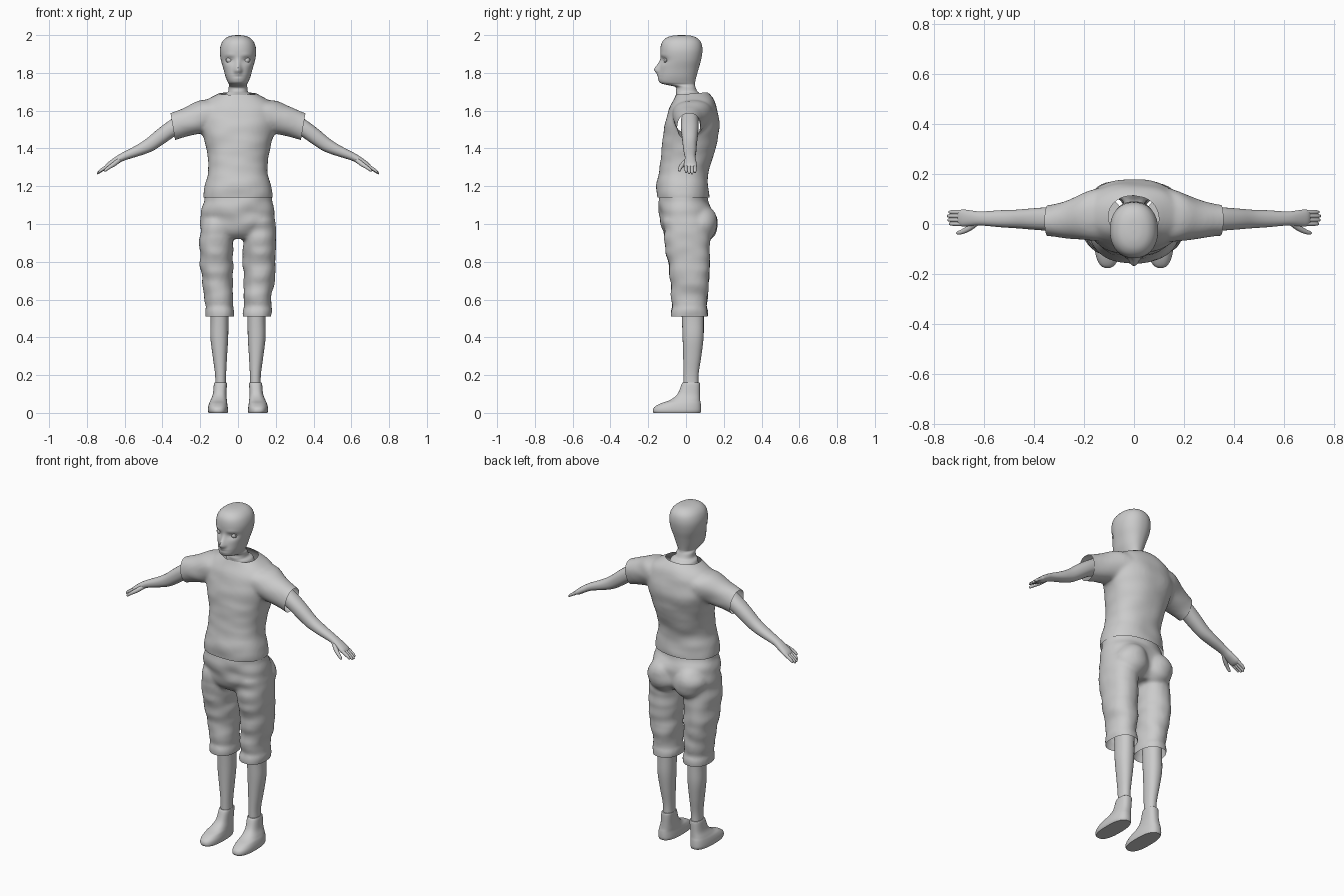
import bpy, bmesh, math
from mathutils import Vector, Matrix, noise

Z = Vector((0, 0, 1))
Y = Vector((0, 1, 0))


def spline(rows, steps):
    """Catmull-Rom interpolation through rows of numbers."""
    out = []
    for i in range(len(rows) - 1):
        a, b, c, d = rows[max(i - 1, 0)], rows[i], rows[i + 1], rows[min(i + 2, len(rows) - 1)]
        for s in range(steps):
            t = s / steps
            out.append([q + 0.5 * t * (r - p + t * (2*p - 5*q + 4*r - u + t * (3*(q - r) + u - p)))
                        for p, q, r, u in zip(a, b, c, d)])
    return out + [list(rows[-1])]


def loft(bm, rows, n=Z, sides=40, steps=5, power=2.2):
    """Skin over rows of (x, y, z, radius across, radius in y), rings lying across n."""
    v = Y.cross(n)
    rings = []
    for x, y, z, ra, rb in spline(rows, steps):
        ring = []
        for k in range(sides):
            c, s = (f(2 * math.pi * k / sides) for f in (math.cos, math.sin))
            c, s = (math.copysign(abs(q) ** (2 / power), q) for q in (c, s))
            ring.append(bm.verts.new(Vector((x, y, z)) + v * ra * c + Y * rb * s))
        rings.append(ring)
    for a, b in zip(rings, rings[1:]):
        for k in range(sides):
            m = (k + 1) % sides
            bm.faces.new((a[k], a[m], b[m], b[k]))
    bm.faces.new(rings[0][::-1])
    bm.faces.new(rings[-1])


def upright(rows, side=1):
    """Rows of (z, x, half width, front y, back y) turned into loft rows."""
    return [(x * side, (f + b) / 2, z, w, (b - f) / 2) for z, x, w, f, b in rows]


def finish(name, bm, mirror=False):
    bmesh.ops.recalc_face_normals(bm, faces=bm.faces)
    me = bpy.data.meshes.new(name)
    bm.to_mesh(me)
    bm.free()
    ob = bpy.data.objects.new(name, me)
    bpy.context.collection.objects.link(ob)
    if mirror:
        ob.modifiers.new("Mirror", 'MIRROR')
    return ob


def fuse(ob, cuts, fold):
    """Blend overlapping volumes into one cloth skin, add folds, open the hems."""
    m = ob.modifiers.new("Remesh", 'REMESH')
    m.mode, m.voxel_size = 'VOXEL', 0.01
    m = ob.modifiers.new("Smooth", 'SMOOTH')
    m.factor, m.iterations = 0.5, 8
    dg = bpy.context.evaluated_depsgraph_get()
    me = bpy.data.meshes.new_from_object(ob.evaluated_get(dg))
    ob.modifiers.clear()
    bm = bmesh.new()
    bm.from_mesh(me)
    bm.normal_update()
    for v in bm.verts:
        p = v.co
        v.co = p + v.normal * (0.002 + fold * noise.noise(Vector((p.x * 8, p.y * 8, p.z * 16))))
    for co, no in cuts:
        bmesh.ops.bisect_plane(bm, geom=bm.verts[:] + bm.edges[:] + bm.faces[:],
                               plane_co=co, plane_no=no, clear_outer=True)
    bm.to_mesh(ob.data)
    bm.free()


# Head and neck, with facial features pushed in or out along y
bm = bmesh.new()
loft(bm, upright([
    (1.66, 0, .08, -.05, .09), (1.685, 0, .07, -.052, .085), (1.70, 0, .053, -.054, .062),
    (1.725, 0, .049, -.056, .05), (1.738, 0, .047, -.11, .047), (1.75, 0, .054, -.14, .048),
    (1.78, 0, .066, -.144, .055), (1.82, 0, .077, -.14, .066), (1.87, 0, .091, -.133, .08),
    (1.92, 0, .096, -.136, .087), (1.96, 0, .086, -.128, .08), (1.985, 0, .064, -.105, .058),
    (1.997, 0, .034, -.07, .025), (2.0, 0, .002, -.027, -.023)]), sides=96, steps=6)
features = [(0, 1.817, .012, .016, -.025), (0, 1.847, .009, .02, -.010),
            (0, 1.779, .02, .011, -.006), (0, 1.779, .02, .003, .004)]
for s in (-1, 1):
    features += [(s * .046, 1.867, .018, .012, .012), (s * .045, 1.893, .02, .008, -.004),
                 (s * .014, 1.81, .006, .007, -.006)]
for v in bm.verts:
    if v.co.y < -.05:
        x, z = v.co.x, v.co.z
        v.co.y += sum(h * math.exp(-((x - fx) / sx) ** 2 / 2 - ((z - fz) / sz) ** 2 / 2)
                      for fx, fz, sx, sz, h in features)
finish("head", bm)

# Eyes with lids
bm = bmesh.new()
bmesh.ops.create_uvsphere(bm, u_segments=24, v_segments=16, radius=.017,
                          matrix=Matrix.Translation((.046, -.101, 1.867)))
finish("eyes", bm, True)
bpy.ops.mesh.primitive_torus_add(major_radius=.018, minor_radius=.004, major_segments=32,
                                 minor_segments=10, location=(0, 0, 0))
lid = bpy.context.object
lid.name = "eyelids"
lid.data.transform(Matrix.Translation((.046, -.111, 1.867)) @ Matrix.Rotation(.35, 4, 'Z')
                   @ Matrix.Diagonal((1, 1, .6, 1)) @ Matrix.Rotation(math.pi / 2, 4, 'X'))
lid.modifiers.new("Mirror", 'MIRROR')

# T-shirt: trunk and two sleeves
bm = bmesh.new()
loft(bm, upright([
    (1.10, 0, .178, -.145, .118), (1.15, 0, .182, -.152, .12), (1.2, 0, .174, -.155, .116),
    (1.27, 0, .157, -.143, .115), (1.35, 0, .159, -.131, .14), (1.45, 0, .18, -.122, .165),
    (1.52, 0, .2, -.112, .176), (1.6, 0, .2, -.09, .164), (1.65, 0, .17, -.066, .148),
    (1.68, 0, .115, -.054, .13), (1.70, 0, .075, -.046, .11)]), power=2.3)
cuts = [((0, 0, 1.14), (0, 0, -1)), ((0, 0, 1.688), (0, -.08, 1))]
for s in (-1, 1):
    loft(bm, [(s * .08, .04, 1.58, .08, .11), (s * .16, .035, 1.575, .086, .102),
              (s * .25, .02, 1.545, .076, .077), (s * .345, .014, 1.515, .069, .06),
              (s * .41, .014, 1.487, .067, .058)], Vector((s * .9, 0, -.436)))
    cuts.append(((s * .345, 0, 1.515), (s * .985, 0, -.17)))
fuse(finish("shirt", bm), cuts, .005)

# Cropped trousers: hips, seat and two legs with rolled hems
bm = bmesh.new()
loft(bm, upright([
    (1.18, 0, .172, -.135, .105), (1.13, 0, .178, -.141, .112), (1.08, 0, .19, -.144, .135),
    (1.0, 0, .199, -.132, .138), (.95, 0, .19, -.112, .12), (.92, 0, .15, -.08, .09)]))
cuts = [((0, 0, 1.155), (0, 0, 1)), ((0, 0, .51), (0, 0, -1))]
for s in (-1, 1):
    bmesh.ops.create_uvsphere(bm, u_segments=32, v_segments=20, radius=.098,
                              matrix=Matrix.Translation((s * .085, .07, 1.0)))
    loft(bm, upright([
        (1.02, .105, .088, -.12, .125), (.9, .113, .088, -.112, .122), (.8, .115, .085, -.094, .125),
        (.7, .11, .08, -.081, .12), (.6, .103, .072, -.075, .112), (.565, .1, .069, -.07, .108),
        (.545, .1, .074, -.076, .114), (.515, .1, .074, -.076, .114), (.47, .1, .07, -.07, .11)], s))
fuse(finish("trousers", bm), cuts, .009)

# Arms and hands
bm = bmesh.new()
n = Vector((.87, 0, -.49))
loft(bm, [(.27, .02, 1.55, .05, .046), (.35, .02, 1.505, .043, .046), (.41, .02, 1.462, .041, .042),
          (.47, .02, 1.418, .036, .037), (.53, .021, 1.388, .029, .034), (.61, .022, 1.355, .021, .028),
          (.65, .023, 1.332, .019, .031), (.685, .024, 1.309, .016, .034), (.70, .025, 1.299, .010, .028)], n)
for i in range(4):
    y = .001 + .0155 * i
    d = .006 * abs(i - 1.6)
    loft(bm, [(.675, y, 1.316, .008, .008), (.70, y, 1.300, .0095, .009), (.735 - d, y, 1.275 + d, .008, .008),
              (.746 - d, y, 1.265 + d, .005, .005), (.748 - d, y, 1.263 + d, .001, .001)], n, sides=14)
loft(bm, [(.62, .012, 1.345, .012, .014), (.655, -.014, 1.318, .012, .014), (.685, -.03, 1.298, .009, .01),
          (.703, -.035, 1.284, .007, .007), (.71, -.036, 1.279, .001, .001)], n, sides=16)
finish("arms", bm, True)

# Lower legs
bm = bmesh.new()
loft(bm, upright([
    (.62, .1, .05, -.03, .095), (.5, .098, .047, -.022, .094), (.4, .099, .047, -.018, .093),
    (.3, .096, .038, -.015, .081), (.2, .092, .029, -.013, .066), (.12, .092, .029, -.013, .066)]))
finish("lower_legs", bm, True)

# Shoes
bm = bmesh.new()
loft(bm, upright([
    (0, .105, .050, -.172, .076), (.012, .106, .053, -.176, .08), (.03, .106, .052, -.168, .08),
    (.05, .105, .048, -.135, .078), (.068, .102, .043, -.085, .075), (.1, .097, .036, -.045, .074),
    (.155, .093, .034, -.022, .074), (.16, .092, .029, -.013, .067)]), power=2.5)
finish("shoes", bm, True)

# Smooth shading
bpy.ops.object.select_all(action='SELECT')
bpy.context.view_layer.objects.active = lid
bpy.ops.object.shade_smooth_by_angle(angle=math.radians(50))
